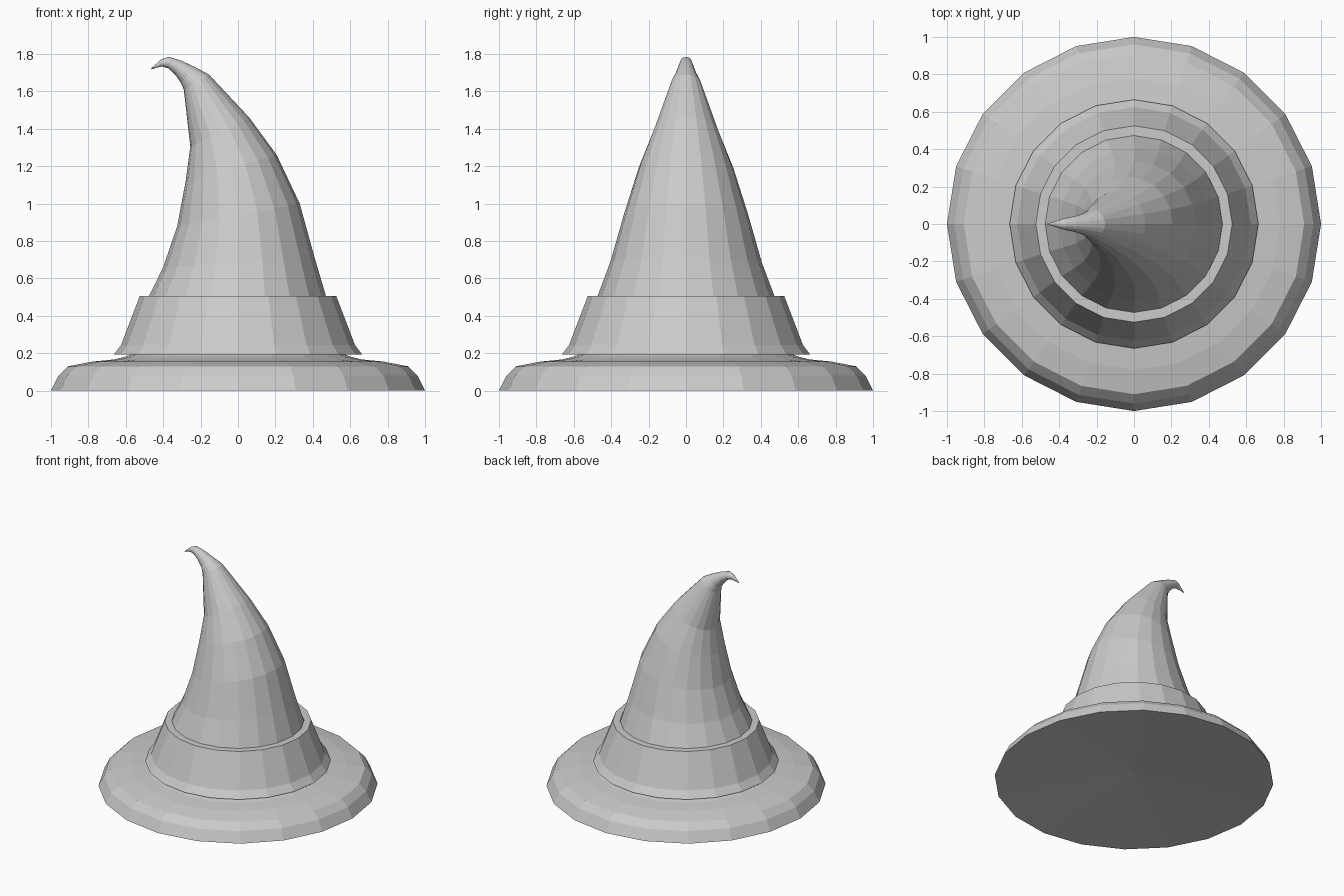
import bpy, bmesh, math

if "Cube" in bpy.data.objects:
    bpy.data.objects.remove(bpy.data.objects["Cube"])

SIDES = 20


def loft(name, sections, fan_start=None, cap_end=False):
    """Skin rings given as (centre x, centre z, radius, tilt about y)."""
    bm = bmesh.new()
    rings = []
    for cx, cz, r, tilt in sections:
        ring = []
        for i in range(SIDES):
            a = 2 * math.pi * i / SIDES
            u = r * math.cos(a)
            ring.append(bm.verts.new((cx + u * math.cos(tilt), r * math.sin(a),
                                      cz + u * math.sin(tilt))))
        rings.append(ring)
    for lo, hi in zip(rings, rings[1:]):
        for i in range(SIDES):
            j = (i + 1) % SIDES
            bm.faces.new((lo[i], lo[j], hi[j], hi[i]))
    if fan_start is not None:
        c = bm.verts.new((0, 0, fan_start))
        for i in range(SIDES):
            bm.faces.new((rings[0][(i + 1) % SIDES], rings[0][i], c))
    if cap_end:
        bm.faces.new(rings[-1])
    mesh = bpy.data.meshes.new(name)
    bm.to_mesh(mesh)
    bm.free()
    obj = bpy.data.objects.new(name, mesh)
    bpy.context.collection.objects.link(obj)
    return obj


def turned(profile):
    return [(0, z, r, 0) for r, z in profile]


def bent(outline):
    """Tilted rings from the left and right points of the side outline."""
    return [((lx + rx) / 2, (lz + rz) / 2, math.hypot(rx - lx, rz - lz) / 2,
             math.atan2(rz - lz, rx - lx)) for lx, lz, rx, rz in outline]


# Brim: rounded rim, slightly hollow underside, rising to meet the crown
loft("brim", turned([(1.0, 0), (0.96, 0.08), (0.91, 0.13), (0.78, 0.155),
                     (0.66, 0.167), (0.60, 0.182), (0.56, 0.20)]),
     fan_start=0.07)

# Band: flared collar with a lip below and a ledge on top
loft("hat_band", turned([(0.56, 0.192), (0.665, 0.192), (0.625, 0.245),
                         (0.525, 0.507), (0.473, 0.507)]))

# Crown: cone that bends over into a curled tip
loft("crown", bent([
    (-0.56, 0.20, 0.56, 0.20),
    (-0.475, 0.507, 0.47, 0.507),
    (-0.40, 0.66, 0.41, 0.71),
    (-0.325, 0.88, 0.33, 1.00),
    (-0.28, 1.12, 0.207, 1.26),
    (-0.255, 1.305, 0.06, 1.46),
    (-0.29, 1.61, -0.155, 1.69),
    (-0.305, 1.645, -0.23, 1.73),
    (-0.335, 1.688, -0.305, 1.765),
    (-0.37, 1.722, -0.37, 1.785),
    (-0.405, 1.733, -0.41, 1.772),
    (-0.435, 1.727, -0.44, 1.745),
    (-0.462, 1.718, -0.465, 1.724),
]), cap_end=True)
